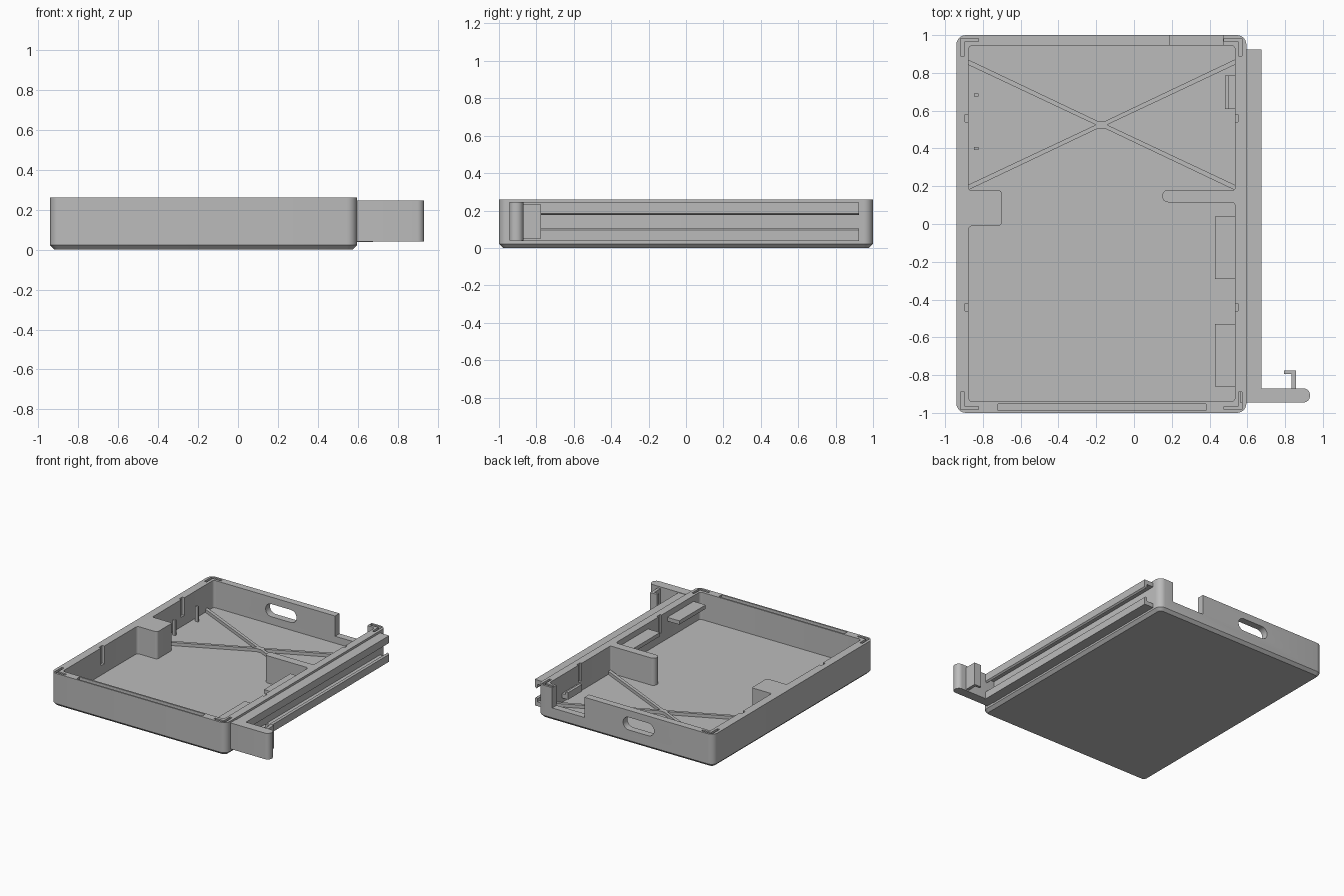
import bpy, bmesh, math
from mathutils import Vector

if "Cube" in bpy.data.objects:
    bpy.data.objects.remove(bpy.data.objects["Cube"], do_unlink=True)

grey = bpy.data.materials.new("plain grey")
grey.use_nodes = True
grey.diffuse_color = (0.5, 0.5, 0.5, 1)
grey.node_tree.nodes["Principled BSDF"].inputs["Base Color"].default_value = (0.5, 0.5, 0.5, 1)

LEFT, RIGHT, TOP = -0.94, 0.595, 0.26
MID = (LEFT + RIGHT) / 2
FLOOR = 0.045


def rounded(points, radius, steps=6):
    """Round every corner of a polygon; a point may carry its own radius."""
    out = []
    for i, p in enumerate(points):
        c = Vector(p[:2])
        r = p[2] if len(p) > 2 else radius
        a = (Vector(points[i - 1][:2]) - c).normalized()
        b = (Vector(points[(i + 1) % len(points)][:2]) - c).normalized()
        # right-angled corners: arc centre sits at c + r(a + b)
        centre = c + (a + b) * r
        for k in range(steps + 1):
            t = k / steps * math.pi / 2
            out.append(centre - b * r * math.cos(t) - a * r * math.sin(t))
    return out


def loft(name, rings):
    """Closed solid through rings of equal length."""
    bm = bmesh.new()
    loops = [[bm.verts.new(p) for p in ring] for ring in rings]
    n = len(loops[0])
    for low, high in zip(loops, loops[1:]):
        for i in range(n):
            j = (i + 1) % n
            bm.faces.new((low[i], low[j], high[j], high[i]))
    bm.faces.new(loops[0][::-1])
    bm.faces.new(loops[-1])
    bmesh.ops.recalc_face_normals(bm, faces=bm.faces)
    mesh = bpy.data.meshes.new(name)
    bm.to_mesh(mesh)
    bm.free()
    mesh.materials.append(grey)
    ob = bpy.data.objects.new(name, mesh)
    bpy.context.collection.objects.link(ob)
    return ob


def prism(name, profile, low, high, axis="z"):
    if axis == "z":
        return loft(name, [[(u, v, h) for u, v in profile] for h in (low, high)])
    return loft(name, [[(u, h, v) for u, v in profile] for h in (low, high)])


def rect(x0, x1, y0, y1):
    return [(x0, y0), (x1, y0), (x1, y1), (x0, y1)]


def box(name, x, y, z):
    return prism(name, rect(*x, *y), *z)


def cut(target, cutter):
    mod = target.modifiers.new("cut", "BOOLEAN")
    mod.operation = "DIFFERENCE"
    mod.solver = "EXACT"
    mod.object = cutter
    cutter.hide_render = True
    bpy.context.view_layer.objects.active = target
    bpy.ops.object.modifier_apply(modifier=mod.name)
    bpy.data.objects.remove(cutter, do_unlink=True)


# Tray body with rounded corners and a chamfered underside
def outline(inset, z):
    pts = rect(LEFT + inset, RIGHT - inset, inset - 1, 1 - inset)
    return [(p.x, p.y, z) for p in rounded(pts, 0.05 - inset)]


tray = loft("tray", [outline(0.022, 0), outline(0, 0.022), outline(0, TOP)])

# Cavity, leaving the left block and the right partition standing
cavity = [(-0.875, -0.94), (0.535, -0.94), (0.535, 0.115), (0.15, 0.115, 0.03),
          (0.15, 0.18, 0.03), (0.535, 0.18, 0.01), (0.535, 0.945), (-0.875, 0.945),
          (-0.875, 0.18, 0.01), (-0.7, 0.18), (-0.7, -0.01), (-0.875, -0.01)]
cut(tray, prism("cavity_cutter", rounded(cavity, 0.02), FLOOR, 0.4))

# Back wall: open notch and long grip hole
cut(tray, box("notch_cutter", (0.188, 0.47), (0.93, 1.1), (0.1, 0.4)))
cut(tray, prism("grip_cutter", rounded(rect(-0.42, -0.15, 0.105, 0.205), 0.049), 0.9, 1.1, "y"))

# Lid groove in the front rim
cut(tray, box("groove_cutter", (-0.72, 0.38), (-0.988, -0.953), (0.235, 0.4)))

# L-shaped grooves in the rim corners and clip slots in the side walls
corner = [(0.65, 0.965), (0.725, 0.965), (0.725, 0.89), (0.745, 0.89), (0.745, 0.983), (0.65, 0.983)]
for sx in (-1, 1):
    for sy in (-1, 1):
        cut(tray, prism("corner_cutter", [(MID + sx * u, sy * v) for u, v in corner], 0.235, 0.4))
    for y in (-0.44, 0.56):
        xs = sorted((MID + sx * 0.69, MID + sx * 0.722))
        cut(tray, box("slot_cutter", xs, (y - 0.02, y + 0.02), (0.12, 0.4)))

# Crossed ribs on the cavity floor
quarter = [(0.03, 0), (0.715, 0.322), (0.715, 0.35), (0.02, 0.02)]
left = [(-u, v) for u, v in quarter[::-1]]
upper = quarter + left
cross = upper + [(u, -v) for u, v in upper[::-1]][1:-1]
prism("cross_ribs", [(MID + u, 0.525 + v) for u, v in cross], 0.03, 0.07)

# Small floor posts
for y in (0.4, 0.683):
    box("floor_post", (-0.848, -0.824), (y - 0.008, y + 0.008), (0.03, 0.165))

# Shelves on the right inner wall
for y0, y1 in ((-0.86, -0.53), (-0.29, 0.04)):
    box("wall_shelf", (0.43, 0.545), (y0, y1), (0.185, 0.215))
ledge = [(0.482, 0.08), (0.545, 0.08), (0.545, 0.115), (0.503, 0.115), (0.503, 0.135), (0.482, 0.135)]
prism("small_ledge", ledge, 0.61, 0.785, "y")

# Side rails: two facing hooks forming a channel
hook = [(0.585, 0.21), (0.652, 0.21), (0.652, 0.185), (0.662, 0.175),
        (0.675, 0.185), (0.675, 0.243), (0.585, 0.243)]
prism("upper_rail", hook, -0.88, 0.925, "y")
prism("lower_rail", [(u, 0.28 - v) for u, v in hook], -0.88, 0.925, "y")

# Front arm with rounded end, and its small catch
arm = [(0.56, -0.945, 0.005), (0.932, -0.945, 0.036), (0.932, -0.87, 0.036), (0.56, -0.87, 0.005)]
prism("front_arm", rounded(arm, 0.036, 8), 0.04, 0.246)
catch = [(0.833, -0.88), (0.857, -0.88), (0.857, -0.775), (0.795, -0.775), (0.795, -0.795), (0.833, -0.795)]
prism("arm_catch", catch, 0.05, 0.232)

# Smooth the rounded corners, keep hard edges
bpy.ops.object.select_all(action="DESELECT")
for ob in bpy.context.collection.objects:
    if ob.type == "MESH":
        ob.select_set(True)
        bpy.context.view_layer.objects.active = ob
bpy.ops.object.shade_smooth_by_angle(angle=math.radians(30))
